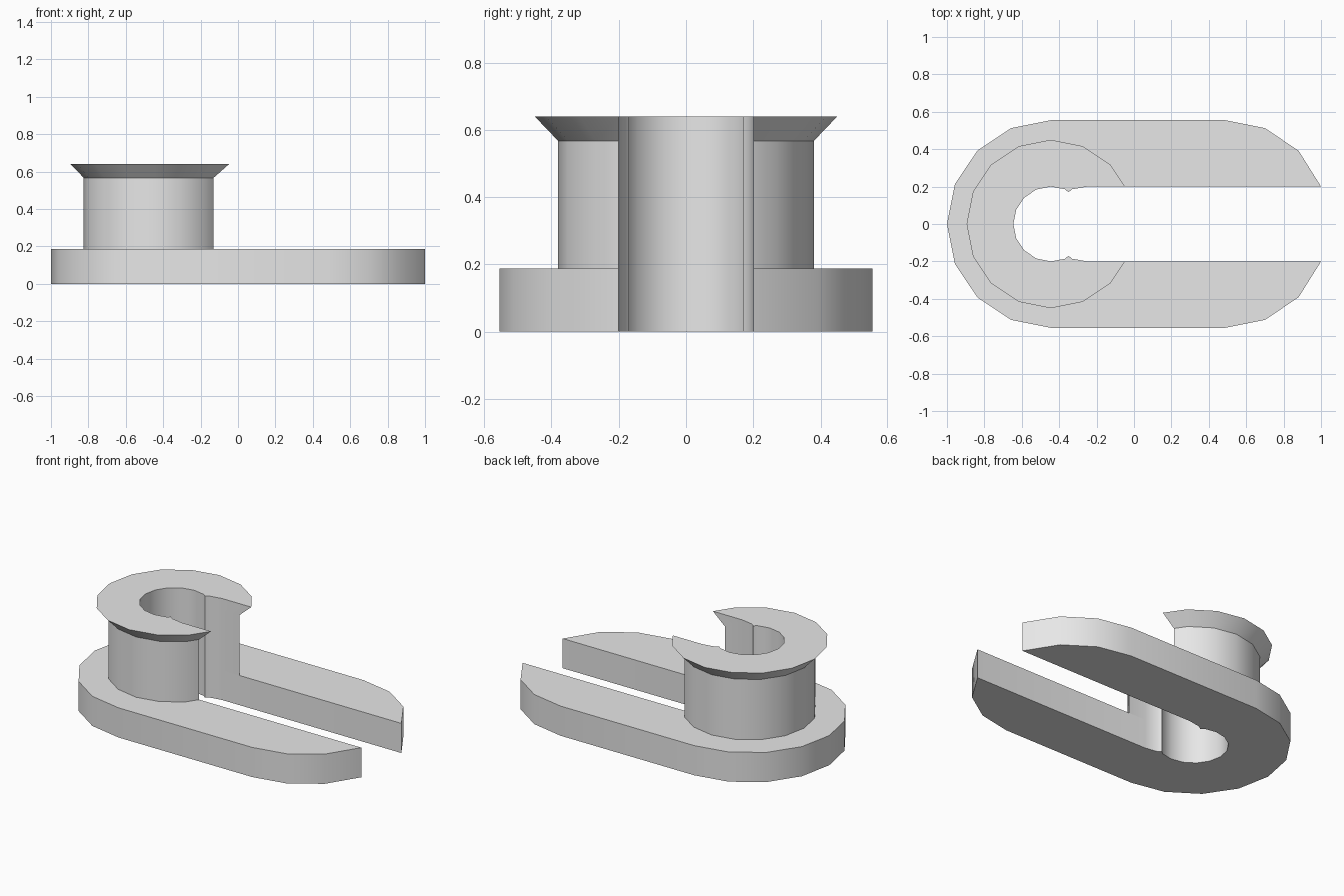
import bpy, bmesh
from math import cos, sin, radians

cube = bpy.data.objects.get("Cube")
if cube:
    bpy.data.objects.remove(cube)

CX, TIP_CX = -0.445, 0.487      # centres of the round end and the fork end
R_BASE, R_BARREL, R_FLARE = 0.555, 0.38, 0.45
SLOT = 0.2                      # half width of slot and radius of bore
STEP = 22.5

grey = bpy.data.materials.new("plain_grey")
grey.use_nodes = True
grey.diffuse_color = (0.8, 0.8, 0.8, 1)
grey.node_tree.nodes["Principled BSDF"].inputs["Base Color"].default_value = (0.8, 0.8, 0.8, 1)


def arc(cx, r, first, last):
    """Points on a 16-sided circle, from step number first to last."""
    return [(cx + r * cos(radians(i * STEP)), r * sin(radians(i * STEP)))
            for i in range(first, last + 1)]


def mirrored(half):
    return [(x, -y) for x, y in reversed(half)]


# Bore and slot walls, running from the lower arm round to the upper arm,
# with a small snap ridge on each side of the slot mouth
ridge = [(-0.37, 0.186), (-0.35, 0.17), (-0.33, 0.186), (-0.25, SLOT)]
inner = mirrored(ridge) + arc(CX, SLOT, 4, 12)[::-1] + ridge


def collar(r):
    """C-shaped outline: outer circle cut off by the slot."""
    a, b = arc(CX, r, 1, 2)
    t = (SLOT - a[1]) / (b[1] - a[1])
    cut = (a[0] + t * (b[0] - a[0]), SLOT)
    return [cut] + arc(CX, r, 2, 14) + [(cut[0], -SLOT)] + inner


def loft(name, rings, bottom_cap):
    """Join (outline, height) rings into one solid."""
    bm = bmesh.new()
    loops = [[bm.verts.new((x, y, z)) for x, y in pts] for pts, z in rings]
    for low, high in zip(loops, loops[1:]):
        n = len(low)
        for i in range(n):
            j = (i + 1) % n
            bm.faces.new((low[i], low[j], high[j], high[i]))
    bm.faces.new(loops[-1])
    if bottom_cap:
        bm.faces.new(loops[0][::-1])
    mesh = bpy.data.meshes.new(name)
    bm.to_mesh(mesh)
    bm.free()
    mesh.materials.append(grey)
    obj = bpy.data.objects.new(name, mesh)
    bpy.context.collection.objects.link(obj)
    bpy.ops.object.select_all(action="DESELECT")
    obj.select_set(True)
    bpy.context.view_layer.objects.active = obj
    bpy.ops.object.shade_smooth_by_angle(angle=radians(30))
    return obj


# Forked base plate
arm = [(1.0, SLOT)] + arc(TIP_CX, R_BASE, 2, 4)
plate = arm + arc(CX, R_BASE, 4, 12) + mirrored(arm) + inner
loft("base_plate", [(plate, 0), (plate, 0.187)], True)

# Slotted barrel with flared rim
loft("barrel", [(collar(R_BARREL), 0.187), (collar(R_BARREL), 0.567),
                (collar(R_FLARE), 0.64)], False)
